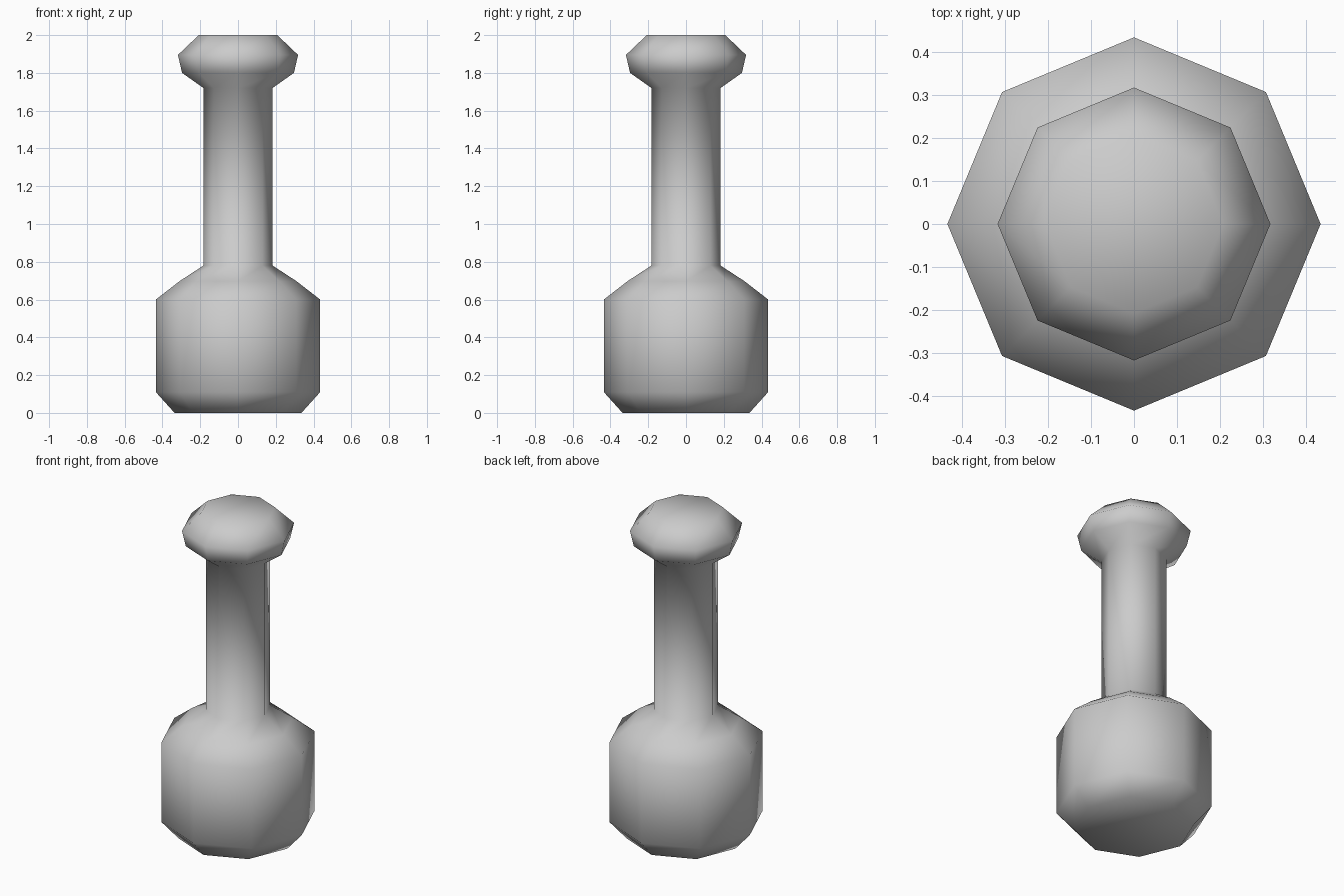
import bpy, bmesh, math

if "Cube" in bpy.data.objects:
    bpy.data.objects.remove(bpy.data.objects["Cube"])

SIDES = 8

# Profile (radius, height) from the foot to the head
profile = [
    (0.336, 0.0), (0.435, 0.11), (0.435, 0.60),    # heavy base
    (0.31, 0.697), (0.183, 0.78),                  # sloped shoulder
    (0.183, 1.72),                                 # stem
    (0.296, 1.80), (0.318, 1.895), (0.208, 2.0),   # flared head
]


def lathe(name, points, sides):
    bm = bmesh.new()
    rings = []
    for r, z in points:
        rings.append([bm.verts.new((r * math.cos(2 * math.pi * i / sides),
                                    r * math.sin(2 * math.pi * i / sides), z))
                      for i in range(sides)])
    for a, b in zip(rings, rings[1:]):
        for i in range(sides):
            j = (i + 1) % sides
            bm.faces.new((a[i], a[j], b[j], b[i]))
    # flat caps
    bm.faces.new(rings[0][::-1])
    bm.faces.new(rings[-1])
    for f in bm.faces:
        f.smooth = True
    mesh = bpy.data.meshes.new(name)
    bm.to_mesh(mesh)
    bm.free()
    obj = bpy.data.objects.new(name, mesh)
    bpy.context.collection.objects.link(obj)
    return obj


# Eight-sided turned post in one continuous surface
lathe("bollard_post", profile, SIDES)
